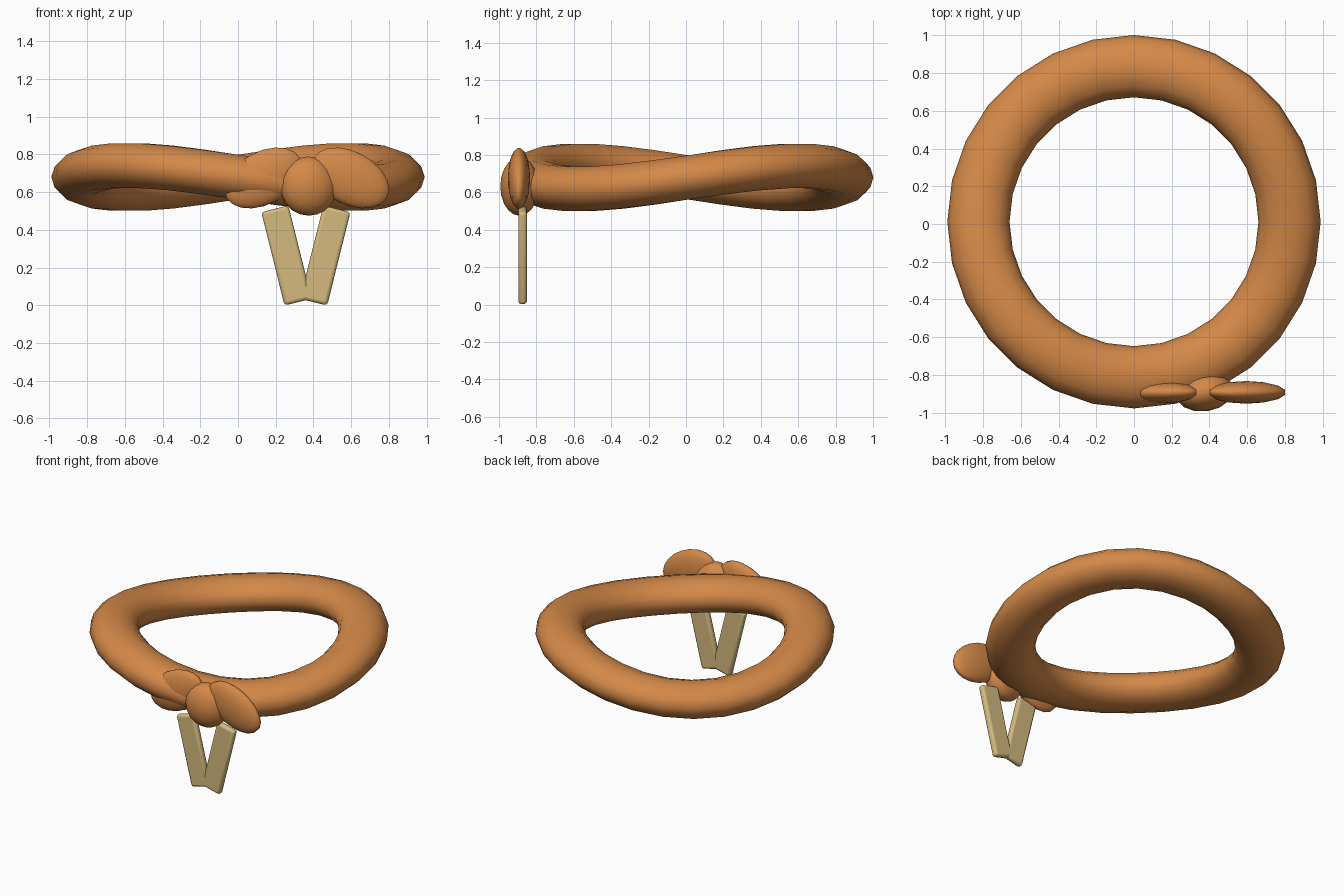
import bpy
import math

if "Cube" in bpy.data.objects:
    bpy.data.objects.remove(bpy.data.objects["Cube"])


def material(name, color):
    m = bpy.data.materials.new(name)
    m.diffuse_color = (*color, 1)
    m.use_nodes = True
    m.node_tree.nodes["Principled BSDF"].inputs["Base Color"].default_value = m.diffuse_color
    return m


ORANGE = material("burnt orange", (0.66, 0.25, 0.065))
TAN = material("pale tan", (0.66, 0.49, 0.21))


def finish(obj, name, mat, angle=60):
    obj.name = name
    obj.data.materials.append(mat)
    bpy.ops.object.shade_smooth_by_angle(angle=math.radians(angle))
    return obj


def ellipsoid(name, center, radii, rotation):
    bpy.ops.mesh.primitive_uv_sphere_add(segments=14, ring_count=10, radius=1,
                                         location=center, rotation=rotation)
    obj = bpy.context.object
    obj.scale = radii
    return finish(obj, name, ORANGE)


# Ring: flattened torus, bent into a gentle saddle
bpy.ops.mesh.primitive_torus_add(major_segments=28, minor_segments=14,
                                 major_radius=0.825, minor_radius=0.165,
                                 location=(0, 0.012, 0.68))
ring = bpy.context.object
for v in ring.data.vertices:
    around = math.atan2(v.co.y, v.co.x)
    v.co.z = v.co.z * 0.735 + 0.062 * math.sin(2 * around)
finish(ring, "ring", ORANGE)

# Bow knot
ellipsoid("bow_knot", (0.375, -0.89, 0.632), (0.155, 0.104, 0.157),
          (0, 0, math.radians(8)))

# Mirrored bow loops and ribbon tails
for side, label in ((-1, "left"), (1, "right")):
    ellipsoid(label + "_bow_loop", (0.365 + side * 0.23, -0.893, 0.675),
              (0.228, 0.06, 0.14), (0, side * math.radians(28), 0))

    bpy.ops.mesh.primitive_cube_add(
        size=1, location=(0.36 + side * 0.103, -0.873, 0.264),
        rotation=(0, side * math.radians(14), 0))
    tail = bpy.context.object
    tail.scale = (0.148, 0.046, 0.51)
    bpy.ops.object.transform_apply(location=False, rotation=False, scale=True)
    bevel = tail.modifiers.new("rounded edges", "BEVEL")
    bevel.width = 0.018
    bevel.segments = 3
    finish(tail, label + "_ribbon_tail", TAN)
